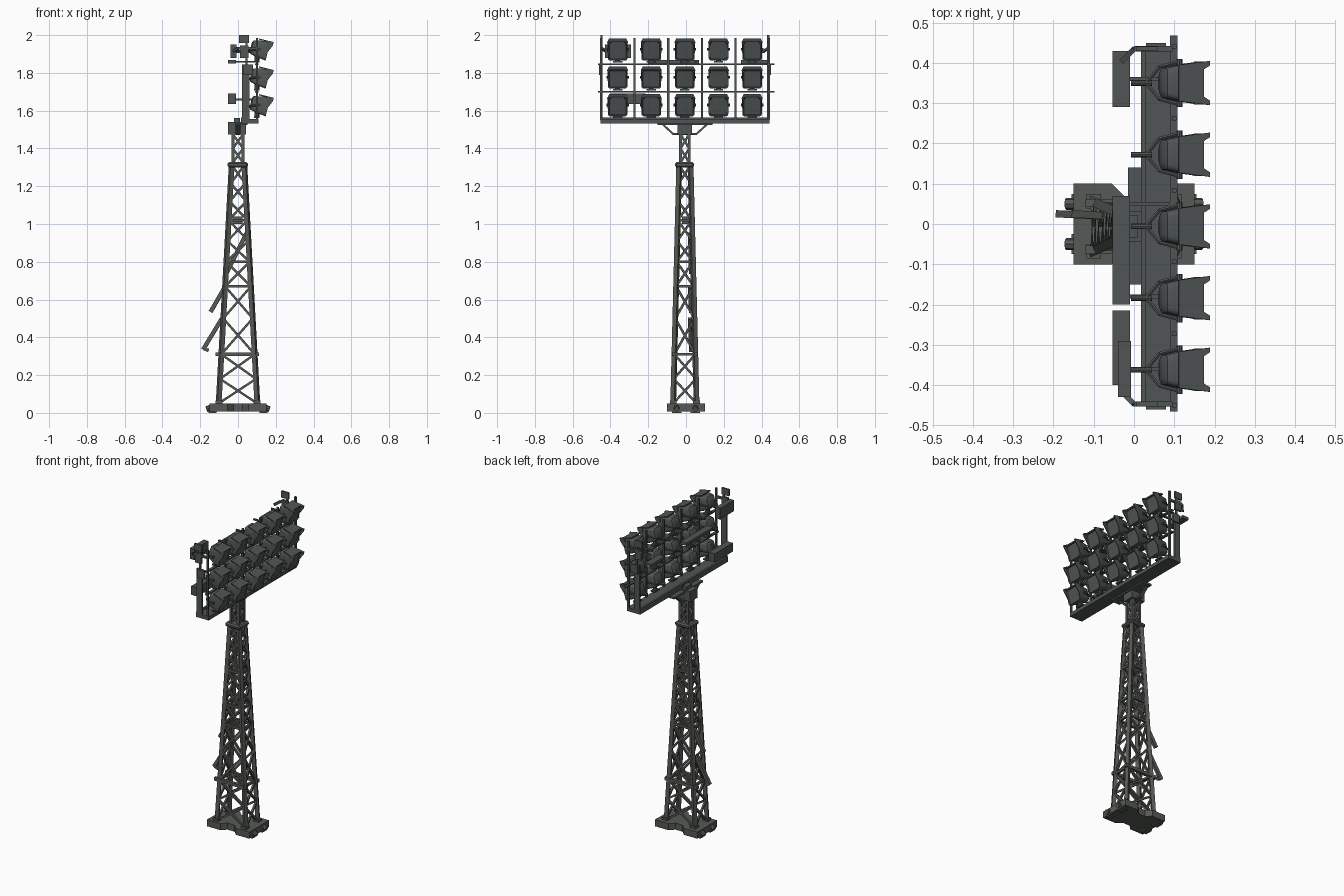
import bpy, bmesh, math
from mathutils import Vector, Matrix

if "Cube" in bpy.data.objects:
    bpy.data.objects.remove(bpy.data.objects["Cube"])


def material(name, c):
    m = bpy.data.materials.new(name)
    m.diffuse_color = (*c, 1)
    m.use_nodes = True
    m.node_tree.nodes["Principled BSDF"].inputs["Base Color"].default_value = m.diffuse_color
    return m


TOWER = material("weathered_steel", (0.094, 0.102, 0.09))
HEAD = material("dark_grey_steel", (0.08, 0.09, 0.09))


def finish(name, bm, mat, smooth=False):
    bmesh.ops.recalc_face_normals(bm, faces=bm.faces)
    me = bpy.data.meshes.new(name)
    bm.to_mesh(me)
    bm.free()
    me.materials.append(mat)
    ob = bpy.data.objects.new(name, me)
    bpy.context.collection.objects.link(ob)
    if smooth:
        me.shade_smooth()
        me.set_sharp_from_angle(angle=math.radians(35))
    return ob


def box(bm, x0, x1, y0, y1, z0, z1):
    m = Matrix.Translation(((x0 + x1) / 2, (y0 + y1) / 2, (z0 + z1) / 2))
    m = m @ Matrix.Diagonal((x1 - x0, y1 - y0, z1 - z0, 1))
    bmesh.ops.create_cube(bm, size=1, matrix=m)


def rod(bm, p, q, w, d=None, n=0):
    """Bar from p to q; square section w x d, or round with n sides."""
    p, q = Vector(p), Vector(q)
    v = q - p
    m = Matrix.Translation((p + q) / 2) @ v.to_track_quat('Z', 'Y').to_matrix().to_4x4()
    if n:
        bmesh.ops.create_cone(bm, segments=n, radius1=w / 2, radius2=w / 2, depth=v.length,
                              cap_ends=True, matrix=m)
    else:
        bmesh.ops.create_cube(bm, size=1, matrix=m @ Matrix.Diagonal((w, d or w, v.length, 1)))


def prism(bm, pts, vec):
    """Extrude a polygon of 3D points along vec."""
    f = bm.faces.new([bm.verts.new(p) for p in pts])
    r = bmesh.ops.extrude_face_region(bm, geom=[f])
    bmesh.ops.translate(bm, vec=vec, verts=[g for g in r['geom'] if isinstance(g, bmesh.types.BMVert)])


CY = -0.006  # tower centre line in y


# Base: two wide feet joined by a narrower waist, with anchor lugs
bm = bmesh.new()
half = [(-0.15, -0.1), (-0.055, -0.1), (-0.025, -0.07), (0.025, -0.07), (0.055, -0.1), (0.15, -0.1)]
prism(bm, [(x, y, 0.008) for x, y in half] + [(x, -y, 0.008) for x, y in reversed(half)], (0, 0, 0.042))
for sx in (-1, 1):
    for sy in (-1, 1):
        rod(bm, (sx * 0.145, sy * 0.05, 0.028), (sx * 0.168, sy * 0.05, 0.02), 0.03, n=8)
        rod(bm, (sx * 0.1, CY + sy * 0.062, 0.04), (sx * 0.1, CY + sy * 0.062, 0.065), 0.036)
        box(bm, sx * 0.135 - 0.02, sx * 0.135 + 0.02, sy * 0.05 - 0.025, sy * 0.05 + 0.025, 0, 0.01)
finish("base", bm, TOWER)


# Lattice tower: tapering legs, level frames and cross braces
def corner(i, z):
    t = min((z - 0.04) / 1.28, 1)
    hx, hy = 0.103 + t * (0.033 - 0.103), 0.062 + t * (0.03 - 0.062)
    if z > 1.32:
        hx, hy = 0.027, 0.023
    sx, sy = ((-1, -1), (1, -1), (1, 1), (-1, 1))[i % 4]
    return Vector((sx * hx, CY + sy * hy, z))


bm = bmesh.new()
for i in range(4):
    rod(bm, corner(i, 0.04), corner(i, 1.31), 0.023)
    rod(bm, corner(i, 1.321), corner(i, 1.48), 0.015)
finish("tower_legs", bm, TOWER)

bm = bmesh.new()
levels = [0.05, 0.18, 0.31, 0.5, 0.67, 0.8, 0.91, 1.02, 1.12, 1.215, 1.31]
for a, b in list(zip(levels, levels[1:])) + [(1.325, 1.4), (1.4, 1.475)]:
    for i in range(4):
        rod(bm, corner(i, a), corner(i + 1, b), 0.012)
        rod(bm, corner(i + 1, a), corner(i, b), 0.012)
        if b in (0.31, 0.67, 0.8, 1.02):
            rod(bm, corner(i, b), corner(i + 1, b), 0.014)
for y in (-1, 1):
    rod(bm, (-0.12, CY + y * 0.058, 0.31), (0.11, CY + y * 0.058, 0.31), 0.02)
finish("tower_bracing", bm, TOWER)

# Collar and top cap
bm = bmesh.new()
box(bm, -0.055, 0.052, CY - 0.051, CY + 0.049, 1.3, 1.327)
bmesh.ops.bevel(bm, geom=bm.edges[:], offset=0.008, segments=1, affect='EDGES')
finish("collar", bm, TOWER)
bm = bmesh.new()
box(bm, -0.052, 0.042, CY - 0.038, CY + 0.038, 1.475, 1.54)
box(bm, -0.02, 0.01, CY - 0.028, CY + 0.028, 1.54, 1.56)
finish("tower_cap", bm, HEAD)

# Hanging ladder pieces and junction box
bm = bmesh.new()
for p, q in (((-0.185, 0.335), (-0.085, 0.5)), ((-0.145, 0.535), (-0.07, 0.665)), ((-0.06, 0.74), (0.045, 0.95))):
    rod(bm, (p[0], 0.025, p[1]), (q[0], 0.02, q[1]), 0.018, 0.022)
rod(bm, (-0.18, 0.025, 0.34), (-0.155, 0.025, 0.33), 0.018)
box(bm, -0.03, 0.025, -0.02, 0.02, 1.0, 1.04)
finish("ladder_parts", bm, TOWER)

# Head: bottom beam, sloping supports, end columns
bm = bmesh.new()
box(bm, 0.017, 0.108, -0.452, 0.442, 1.532, 1.555)
box(bm, 0.017, 0.03, -0.452, 0.442, 1.555, 1.565)
box(bm, -0.015, 0.05, -0.15, 0.14, 1.523, 1.535)
box(bm, -0.012, 0.012, CY - 0.065, CY + 0.065, 1.472, 1.482)
for s in (-1, 1):
    rod(bm, (0.0, CY + s * 0.062, 1.477), (0.0, CY + s * 0.118, 1.528), 0.024, 0.01)
    y = CY + s * 0.441
    box(bm, 0.022, 0.06, y - 0.006, y + 0.006, 1.54, 1.845)
finish("head_beam", bm, HEAD)

# Grid of rails and posts carrying the lights
bm = bmesh.new()
for z in (1.7, 1.845):
    box(bm, 0.09, 0.108, -0.465, 0.468, z - 0.004, z + 0.004)
for i in range(6):
    y = -0.45 + i * 0.178
    rod(bm, (0.1, y, 1.55), (0.1, y, 1.985), 0.011)
for s in (-1, 1):
    y = CY + s * 0.441
    rod(bm, (0.095, y, 1.93), (0.0, y, 1.93), 0.013)
    rod(bm, (0.0, y, 1.93), (-0.03, y - s * 0.03, 1.91), 0.013)
    box(bm, 0.01, 0.055, y - 0.006, y + 0.006, 1.88, 1.945)
    box(bm, 0.005, 0.058, y - 0.006, y + 0.006, 1.958, 2.0)
    box(bm, 0.04, 0.05, y - 0.005, y + 0.005, 1.84, 1.96)
    box(bm, 0.03, 0.08, y + s * 0.006 - 0.008, y + s * 0.006 + 0.008, 1.79, 1.845)
finish("light_frame", bm, HEAD)

# Control boxes and walkway plates behind the lights
bm = bmesh.new()
box(bm, -0.053, -0.01, 0.29, 0.43, 1.85, 1.868)
box(bm, -0.053, -0.01, -0.2, 0.07, 1.85, 1.868)
box(bm, -0.053, -0.01, -0.4, -0.215, 1.635, 1.69)
box(bm, -0.04, -0.008, -0.43, -0.29, 1.88, 1.95)
for y, z in ((0.36, 1.859), (-0.36, 1.91), (-0.18, 1.859), (0.05, 1.859), (-0.36, 1.66)):
    rod(bm, (-0.02, y, z), (0.09, y, z), 0.01)
finish("control_boxes", bm, HEAD)


# Floodlight: lofted rounded-square housing with recessed glass, hood and yoke
def ring(bm, d, h, r):
    vs = []
    for k in range(4):
        for j in range(4):
            a = math.radians(90 * k + 30 * j)
            cx, cy = ((1, 1), (-1, 1), (-1, -1), (1, -1))[k]
            vs.append(bm.verts.new((d, cx * (h - r) + r * math.cos(a), cy * (h - r) + r * math.sin(a))))
    return vs


def floodlight():
    bm = bmesh.new()
    prev = None
    for d, h, r in ((-0.052, 0.026, 0.012), (-0.045, 0.037, 0.014), (-0.01, 0.045, 0.014), (0.03, 0.05, 0.014),
                    (0.042, 0.052, 0.014), (0.042, 0.046, 0.012), (0.036, 0.044, 0.012)):
        cur = ring(bm, d, h, r)
        if prev:
            for i in range(16):
                bm.faces.new((prev[i], prev[(i + 1) % 16], cur[(i + 1) % 16], cur[i]))
        else:
            bm.faces.new(cur[::-1])
        prev = cur
    bm.faces.new(prev)
    # hood with two forward horns
    hood = [(-0.02, 0.045), (0.06, 0.055), (0.06, 0.044), (0.044, 0.034)]
    prism(bm, [(x, y, 0.048) for x, y in hood] + [(x, -y, 0.048) for x, y in reversed(hood)], (0, 0, 0.006))
    for s in (-1, 1):
        prism(bm, [(0.02, s * 0.053, 0.05), (0.06, s * 0.053, 0.05), (0.06, s * 0.053, 0.036),
                   (0.04, s * 0.053, -0.01)], (0, -s * 0.005, 0))
    bmesh.ops.rotate(bm, cent=(0, 0, 0), matrix=Matrix.Rotation(math.radians(14), 3, 'Y'), verts=bm.verts[:])
    # yoke arms, pivots and foot on the rail
    for s in (-1, 1):
        path = [(-0.088, 0, -0.012), (-0.078, s * 0.012, -0.01), (-0.055, s * 0.04, -0.005), (-0.005, s * 0.053, 0)]
        for p, q in zip(path, path[1:]):
            rod(bm, p, q, 0.01, n=6)
        rod(bm, (-0.005, s * 0.04, 0), (-0.005, s * 0.06, 0), 0.014, n=8)
    rod(bm, (-0.018, 0, -0.07), (-0.018, 0, -0.03), 0.026, n=8)
    box(bm, -0.033, -0.003, -0.025, 0.025, -0.069, -0.061)
    return finish("floodlight", bm, HEAD, True)


proto = floodlight()
first = True
stems = bmesh.new()
for z in (1.63, 1.777, 1.925):
    for i in range(5):
        ob = proto if first else proto.copy()
        if not first:
            bpy.context.collection.objects.link(ob)
        first = False
        ob.location = (0.118, -0.362 + i * 0.178, z)
# rear stems of the top row
for i in range(5):
    y = -0.362 + i * 0.178
    rod(stems, (-0.008, y, 1.913), (0.045, y, 1.913), 0.014, n=8)
finish("light_stems", stems, HEAD, True)
